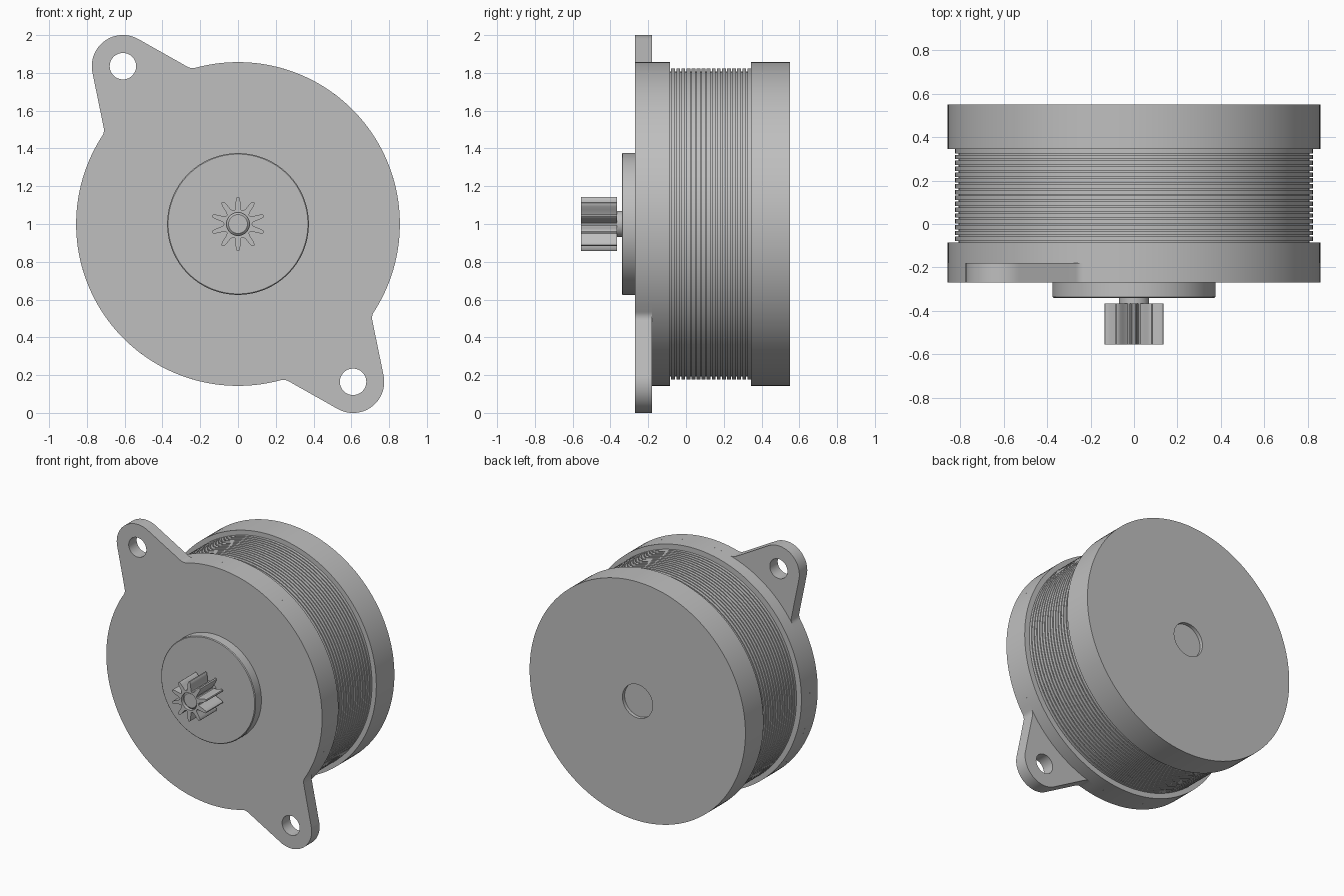
import bpy, bmesh
from math import sin, cos, pi, radians, sqrt
from mathutils import Vector

if "Cube" in bpy.data.objects:
    bpy.data.objects.remove(bpy.data.objects["Cube"], do_unlink=True)

AXIS_Z = 1.0
BODY_R = 0.857

grey = bpy.data.materials.new("plain grey")
grey.use_nodes = True
grey.diffuse_color = (0.52, 0.52, 0.52, 1)
grey.node_tree.nodes["Principled BSDF"].inputs["Base Color"].default_value = (0.52, 0.52, 0.52, 1)


def smooth(obj):
    bpy.ops.object.select_all(action="DESELECT")
    obj.select_set(True)
    bpy.context.view_layer.objects.active = obj
    bpy.ops.object.shade_smooth_by_angle(angle=radians(30))


def lathe(name, profile, segments=128):
    """Revolve (radius, y) points around the motor axis, with capped ends."""
    bm = bmesh.new()
    rings = [[bm.verts.new((r * cos(2 * pi * i / segments), y,
                            AXIS_Z + r * sin(2 * pi * i / segments)))
              for i in range(segments)] for r, y in profile]
    for a, b in zip(rings, rings[1:]):
        for i in range(segments):
            j = (i + 1) % segments
            bm.faces.new((a[i], a[j], b[j], b[i]))
    bm.faces.new(rings[0])
    bm.faces.new(rings[-1])
    bmesh.ops.recalc_face_normals(bm, faces=bm.faces)
    mesh = bpy.data.meshes.new(name)
    bm.to_mesh(mesh)
    bm.free()
    mesh.materials.append(grey)
    obj = bpy.data.objects.new(name, mesh)
    bpy.context.collection.objects.link(obj)
    smooth(obj)


def plate(name, outlines, y0, y1):
    """Extrude closed outlines along y; inner outlines become holes."""
    curve = bpy.data.curves.new(name, "CURVE")
    curve.dimensions = "2D"
    curve.fill_mode = "BOTH"
    curve.extrude = (y1 - y0) / 2
    for points in outlines:
        spline = curve.splines.new("POLY")
        spline.points.add(len(points) - 1)
        for p, (x, z) in zip(spline.points, points):
            p.co = (x, z, 0, 1)
        spline.use_cyclic_u = True
    obj = bpy.data.objects.new(name, curve)
    obj.location = (0, (y0 + y1) / 2, AXIS_Z)
    obj.rotation_euler = (pi / 2, 0, 0)
    bpy.context.collection.objects.link(obj)
    bpy.ops.object.select_all(action="DESELECT")
    obj.select_set(True)
    bpy.context.view_layer.objects.active = obj
    bpy.ops.object.convert(target="MESH")
    obj = bpy.context.view_layer.objects.active
    bm = bmesh.new()
    bm.from_mesh(obj.data)
    bmesh.ops.remove_doubles(bm, verts=bm.verts, dist=0.0001)
    bmesh.ops.recalc_face_normals(bm, faces=bm.faces)
    bm.to_mesh(obj.data)
    bm.free()
    obj.data.materials.clear()
    obj.data.materials.append(grey)
    smooth(obj)


def arc(center, radius, start, end, steps):
    return [Vector((center[0] + radius * cos(start + (end - start) * i / steps),
                    center[1] + radius * sin(start + (end - start) * i / steps)))
            for i in range(steps + 1)]


def turn(p, angle):
    return Vector((p[0] * cos(angle) - p[1] * sin(angle),
                   p[0] * sin(angle) + p[1] * cos(angle)))


def circle(center, radius, steps=48):
    return arc(center, radius, 0, 2 * pi, steps)[:-1]


# Mounting flange: a disc with two tapered ears, drawn along +x and then turned
ear_dist, ear_r, taper = 1.034, 0.165, radians(24.5)
ear_angle = radians(126.1)
ear = arc((ear_dist, 0), ear_r, -(pi / 2 - taper), pi / 2 - taper, 32)
tangent = Vector((-cos(taper), sin(taper)))
along = ear[-1].dot(tangent)
reach = -along - sqrt(along ** 2 - ear[-1].length_squared + BODY_R ** 2)
corner = ear[-1] + tangent * reach
fillet_start = corner - tangent * 0.025
rim_start = radians(21)
fillet_end = turn((BODY_R, 0), rim_start)
fillet = [fillet_start * (1 - t) ** 2 + corner * 2 * t * (1 - t) + fillet_end * t ** 2
          for t in (i / 6 for i in range(6))]
mirrored = [Vector((p.x, -p.y)) for p in reversed(fillet)]
half = mirrored + ear + fillet + arc((0, 0), BODY_R, rim_start, pi - rim_start, 60)
outline = [turn(p, ear_angle + side) for side in (0, pi) for p in half]
holes = [circle(turn((ear_dist, 0), ear_angle + side), 0.07) for side in (0, pi)]
plate("mounting_flange", [outline] + holes, -0.27, -0.18)

# Front and rear housings, the rear one with a shallow round recess
lathe("front_housing", [(BODY_R, -0.18), (BODY_R, -0.085)])
lathe("rear_housing", [(BODY_R, 0.345), (BODY_R, 0.55), (0.12, 0.55), (0.12, 0.525)])

# Laminated core: a stack of thin sheets with narrow grooves
sheets, core_start, core_end = 16, -0.085, 0.345
pitch = (core_end - core_start) / sheets
core = []
for i in range(sheets):
    y = core_start + i * pitch
    core += [(0.808, y), (0.808, y + pitch * 0.25),
             (0.823, y + pitch * 0.25), (0.823, y + pitch)]
lathe("laminated_core", core)

# Front boss and shaft
lathe("front_boss", [(0.375, -0.27), (0.375, -0.335), (0.37, -0.34)])
lathe("shaft", [(0.07, -0.34), (0.07, -0.366), (0.061, -0.366),
                (0.061, -0.53), (0.05, -0.54)], 48)

# Ten tooth pinion: (fraction of tooth pitch, radius) across one tooth
side = [(-0.5, 0.074), (-0.36, 0.077), (-0.26, 0.088), (-0.2, 0.105),
        (-0.15, 0.123), (-0.1, 0.137), (-0.05, 0.142)]
tooth = side + [(0, 0.143)] + [(-f, r) for f, r in reversed(side[1:])]
teeth = 10
pinion = [turn((r, 0), pi / 2 + (k + f) * 2 * pi / teeth)
          for k in range(teeth) for f, r in tooth]
plate("pinion", [pinion, circle((0, 0), 0.061)], -0.555, -0.366)
